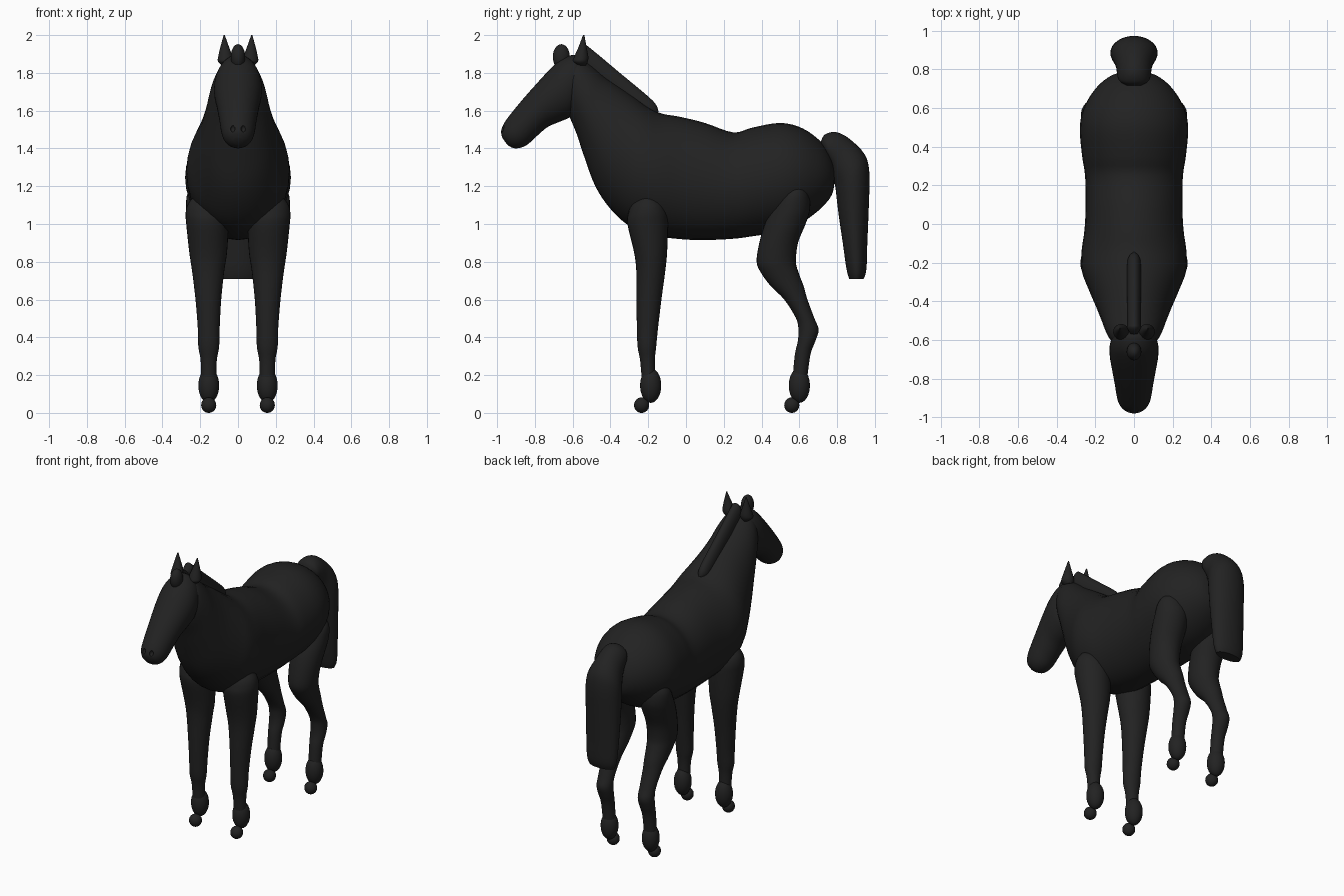
import bpy, bmesh, math
from mathutils import Vector

coat = bpy.data.materials.new("black coat")
coat.diffuse_color = (0.016, 0.016, 0.016, 1)


def finish(name, bm, mirror=False):
    bmesh.ops.recalc_face_normals(bm, faces=bm.faces)
    me = bpy.data.meshes.new(name)
    bm.to_mesh(me)
    bm.free()
    me.materials.append(coat)
    ob = bpy.data.objects.new(name, me)
    bpy.context.collection.objects.link(ob)
    bpy.ops.object.select_all(action='DESELECT')
    ob.select_set(True)
    bpy.context.view_layer.objects.active = ob
    bpy.ops.object.shade_smooth_by_angle(angle=math.radians(50))
    if mirror:
        ob.modifiers.new("Mirror", 'MIRROR')
    return ob


def catmull(a, b, c, d, t):
    return [0.5 * (2 * q + (r - p) * t + (2 * p - 5 * q + 4 * r - s) * t * t
                   + (3 * q - p - 3 * r + s) * t ** 3) for p, q, r, s in zip(a, b, c, d)]


def loft(name, sections, mirror=False, sides=32, steps=4):
    """Elliptical rings; a section is (y1, z1, y2, z2, half width, x centre)."""
    s = [tuple(q) + (0,) * (6 - len(q)) for q in sections]
    p = [s[0]] + s + [s[-1]]
    path = [catmull(*p[i:i + 4], k / steps) for i in range(len(s) - 1) for k in range(steps)]
    path.append(s[-1])
    bm = bmesh.new()
    rings = []
    for y1, z1, y2, z2, w, xc in path:
        ring = []
        for k in range(sides):
            a = 2 * math.pi * k / sides
            u = (1 + math.cos(a)) / 2
            ring.append(bm.verts.new((xc + w * math.sin(a), y2 + (y1 - y2) * u, z2 + (z1 - z2) * u)))
        rings.append(ring)
    for r, q in zip(rings, rings[1:]):
        for k in range(sides):
            n = (k + 1) % sides
            bm.faces.new((r[k], r[n], q[n], q[k]))
    bm.faces.new(rings[0])
    bm.faces.new(rings[-1])
    return finish(name, bm, mirror)


def ball(name, centre, size, mirror=True):
    bm = bmesh.new()
    bmesh.ops.create_uvsphere(bm, u_segments=24, v_segments=16, radius=1)
    for v in bm.verts:
        v.co = Vector(centre) + Vector([c * s for c, s in zip(v.co, size)])
    return finish(name, bm, mirror)


# body and neck, rump to poll
loft("body", [
    (.787, 1.27, .787, 1.23, .03), (.772, 1.35, .77, 1.15, .11), (.72, 1.43, .70, 1.07, .19),
    (.62, 1.505, .60, 1.0, .255), (.5, 1.535, .5, .96, .28), (.35, 1.51, .35, .935, .268),
    (.25, 1.485, .25, .922, .253), (.1, 1.535, .1, .915, .25), (-.03, 1.567, -.03, .92, .256),
    (-.13, 1.585, -.17, .94, .272), (-.2, 1.62, -.3, .99, .268), (-.27, 1.67, -.40, 1.08, .235),
    (-.35, 1.725, -.48, 1.2, .2), (-.43, 1.78, -.54, 1.36, .172), (-.5, 1.84, -.58, 1.48, .152),
    (-.56, 1.88, -.62, 1.58, .127), (-.61, 1.88, -.635, 1.67, .095)])

# head, poll to muzzle
head = loft("head", [
    (-.545, 1.86, -.53, 1.72, .06), (-.58, 1.895, -.56, 1.64, .105), (-.65, 1.88, -.60, 1.575, .125),
    (-.71, 1.83, -.66, 1.545, .125), (-.78, 1.755, -.73, 1.515, .113), (-.86, 1.665, -.79, 1.465, .1),
    (-.93, 1.58, -.84, 1.42, .09), (-.965, 1.53, -.88, 1.403, .078), (-.979, 1.49, -.915, 1.402, .055),
    (-.972, 1.455, -.945, 1.418, .025)])

# nostril dents
cutter = ball("nostril_cutter", (.028, -.972, 1.505), (.012, .016, .018))
cutter.hide_render = True
cutter.hide_set(True)
cut = head.modifiers.new("Nostrils", 'BOOLEAN')
cut.operation = 'DIFFERENCE'
cut.object = cutter

# ears, forelock and mane
loft("ear", [
    (-.575, 1.84, -.53, 1.84, .02, .065), (-.597, 1.86, -.52, 1.86, .04, .066),
    (-.592, 1.885, -.517, 1.885, .038, .067), (-.572, 1.93, -.525, 1.93, .025, .07),
    (-.545, 2.0, -.538, 2.0, .003, .073)], True, 20)
ball("forelock", (0, -.66, 1.885), (.038, .045, .067), False)
loft("mane", [
    (-.57, 1.91, -.56, 1.87, .02), (-.535, 1.945, -.545, 1.83, .034), (-.5, 1.925, -.53, 1.79, .036),
    (-.35, 1.8, -.39, 1.68, .036), (-.2, 1.675, -.25, 1.57, .036), (-.158, 1.63, -.2, 1.56, .03),
    (-.145, 1.595, -.17, 1.56, .012)])

# tail
loft("tail", [
    (.715, 1.44, .72, 1.40, .04), (.735, 1.473, .75, 1.34, .078), (.79, 1.487, .775, 1.28, .088),
    (.86, 1.455, .78, 1.23, .095), (.945, 1.37, .79, 1.2, .115), (.971, 1.27, .795, 1.16, .122),
    (.968, 1.1, .808, 1.05, .12), (.96, .9, .83, .9, .115), (.955, .76, .85, .76, .107),
    (.94, .708, .865, .708, .09)])


def leg(name, rows):
    """Rows are (z, front y, back y, half width, x centre)."""
    loft(name, [(a, z, b, z, w, x) for z, a, b, w, x in rows], True, 28)


# legs
leg("front_leg", [
    (1.16, -.24, -.17, .06, .16), (1.11, -.285, -.12, .1, .163), (1.06, -.305, -.1, .112, .165),
    (1.0, -.31, -.095, .112, .162), (.85, -.275, -.1, .1, .158), (.75, -.263, -.11, .085, .158),
    (.6, -.262, -.13, .068, .157), (.45, -.26, -.148, .058, .155), (.35, -.256, -.158, .055, .155),
    (.27, -.242, -.165, .042, .155), (.12, -.23, -.16, .04, .155)])
leg("hind_leg", [
    (1.22, .55, .62, .06, .16), (1.16, .5, .65, .1, .168), (1.08, .455, .657, .107, .167),
    (1.0, .417, .633, .105, .163), (.9, .388, .593, .096, .16), (.8, .374, .582, .088, .157),
    (.74, .398, .597, .08, .156), (.67, .45, .623, .07, .155), (.6, .52, .643, .06, .155),
    (.5, .583, .68, .052, .155), (.44, .595, .702, .052, .155), (.38, .592, .685, .05, .155),
    (.3, .575, .657, .043, .155), (.12, .56, .635, .04, .155)])

# fetlocks and hooves
for end, y_fetlock, y_hoof in (("front", -.187, -.235), ("hind", .6, .56)):
    ball(end + "_fetlock", (.155, y_fetlock, .145), (.055, .056, .092))
    ball(end + "_hoof", (.155, y_hoof, .041), (.04, .04, .041))
